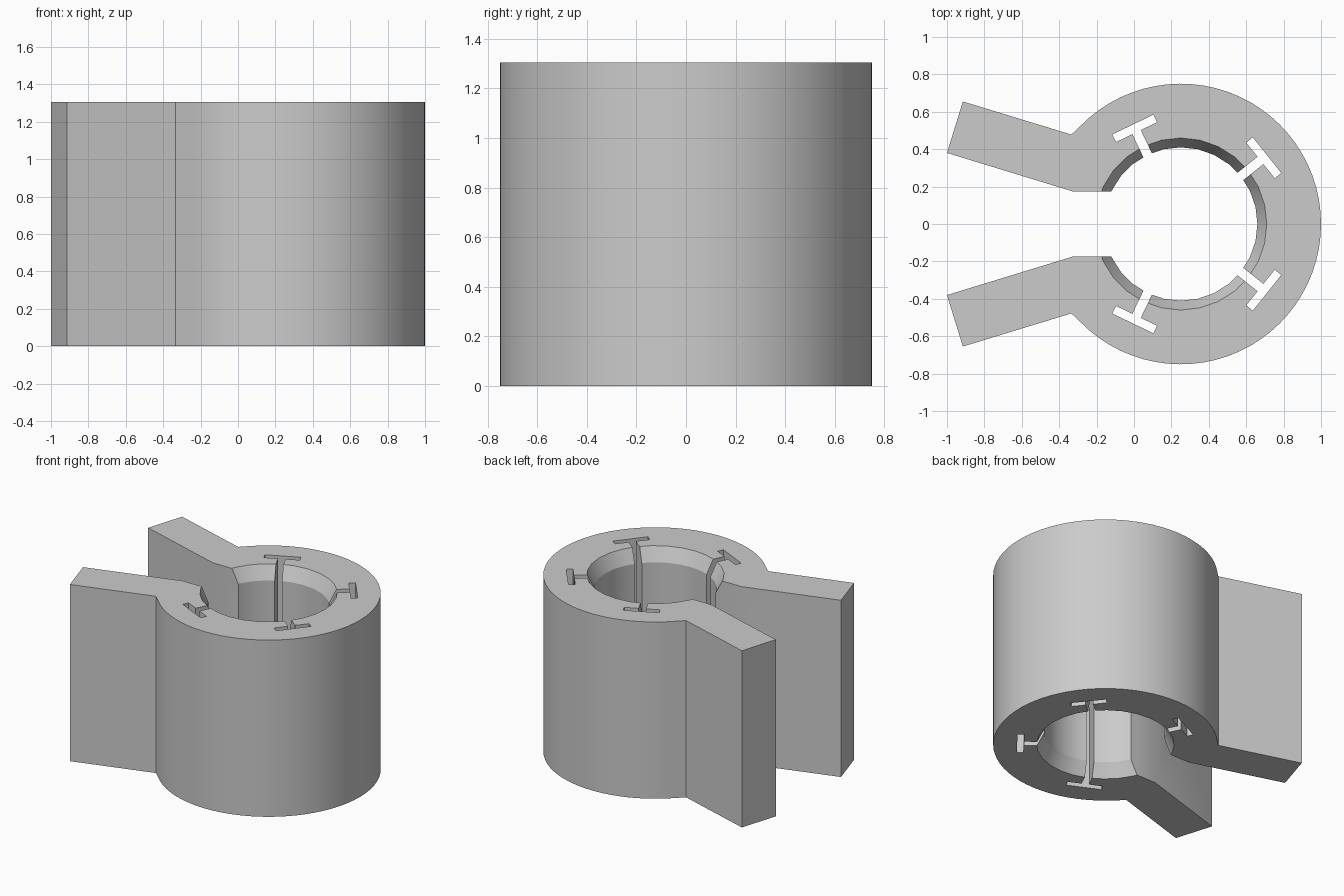
import bpy
import bmesh
from math import sin, cos, pi, radians, atan2
from mathutils import Matrix, Vector

cube = bpy.data.objects.get("Cube")
if cube:
    bpy.data.objects.remove(cube, do_unlink=True)

H = 1.305                 # clamp height
CX = 0.25                 # bore axis
R_OUT, R_BORE, R_FLARE = 0.75, 0.41, 0.46
FLARE = 0.1               # flare depth at each end of the bore

grey = bpy.data.materials.new("plain grey")
grey.use_nodes = True
grey.diffuse_color = (0.6, 0.6, 0.6, 1)
grey.node_tree.nodes["Principled BSDF"].inputs["Base Color"].default_value = (0.6, 0.6, 0.6, 1)


def finish(name, bm):
    bmesh.ops.recalc_face_normals(bm, faces=bm.faces)
    mesh = bpy.data.meshes.new(name)
    bm.to_mesh(mesh)
    bm.free()
    obj = bpy.data.objects.new(name, mesh)
    obj.data.materials.append(grey)
    bpy.context.collection.objects.link(obj)
    return obj


def prism(name, outline, z0, z1):
    bm = bmesh.new()
    face = bm.faces.new([bm.verts.new((x, y, z0)) for x, y in outline])
    top = bmesh.ops.extrude_face_region(bm, geom=[face])["geom"]
    verts = [v for v in top if isinstance(v, bmesh.types.BMVert)]
    bmesh.ops.translate(bm, verts=verts, vec=(0, 0, z1 - z0))
    return finish(name, bm)


# Body: round barrel with two splayed lugs, as one outline
lug = [(-0.335, 0.478), (-0.915, 0.655), (-1.0, 0.38), (-0.33, 0.175)]
start = atan2(lug[0][1], lug[0][0] - CX)
n = 56
arc = [(CX + R_OUT * cos(a), R_OUT * sin(a))
       for a in (-start + 2 * start * i / n for i in range(1, n))]
mouth = [(0.0, 0.175), (0.0, -0.175)]
body = prism("clamp_body",
             arc + lug + mouth + [(x, -y) for x, y in reversed(lug)], 0, H)

# Bore cutter: straight middle, flared ends
bm = bmesh.new()
over = 0.1
wide = R_FLARE + (R_FLARE - R_BORE) * over / FLARE
sections = [(-over, wide), (FLARE, R_BORE), (H - FLARE, R_BORE), (H + over, wide)]
sides = 28
rings = [[bm.verts.new((CX + r * cos(2 * pi * i / sides), r * sin(2 * pi * i / sides), z))
          for i in range(sides)] for z, r in sections]
for low, high in zip(rings, rings[1:]):
    for i in range(sides):
        j = (i + 1) % sides
        bm.faces.new((low[i], low[j], high[j], high[i]))
bm.faces.new(rings[0])
bm.faces.new(rings[-1])
cutters = [finish("bore_cutter", bm)]

# T-slot cutters around the bore
tee = [(0.3, -0.025), (0.545, -0.025), (0.545, -0.122), (0.59, -0.122)]
tee += [(x, -y) for x, y in reversed(tee)]
for k in (-1.5, -0.5, 0.5, 1.5):
    slot = prism("slot_cutter", tee, -0.1, H + 0.1)
    slot.data.transform(Matrix.Translation((CX, 0, 0)) @ Matrix.Rotation(k * radians(77.14), 4, "Z"))
    cutters.append(slot)

# Bolt hole cutters, square to each lug
for side in (-1, 1):
    bm = bmesh.new()
    bmesh.ops.create_cone(bm, cap_ends=True, segments=12, radius1=0.153, radius2=0.153, depth=0.5)
    normal = Vector((0.289, side * 0.957, 0))
    turn = Matrix((Vector((0, 0, 1)), normal.cross((0, 0, 1)), normal)).transposed().to_4x4()
    centre = Vector((-0.6, side * 0.56, H / 2)) - normal * 0.14
    bm.transform(Matrix.Translation(centre) @ turn)
    cutters.append(finish("bolt_hole_cutter", bm))

# Cut everything out of the body
bpy.context.view_layer.objects.active = body
for cutter in cutters:
    cutter.hide_render = True
    mod = body.modifiers.new("cut", "BOOLEAN")
    mod.operation = "DIFFERENCE"
    mod.solver = "EXACT"
    mod.object = cutter
    bpy.ops.object.modifier_apply(modifier=mod.name)
for cutter in cutters:
    bpy.data.objects.remove(cutter, do_unlink=True)

bpy.ops.object.select_all(action="DESELECT")
body.select_set(True)
bpy.ops.object.shade_smooth_by_angle(angle=radians(20))
